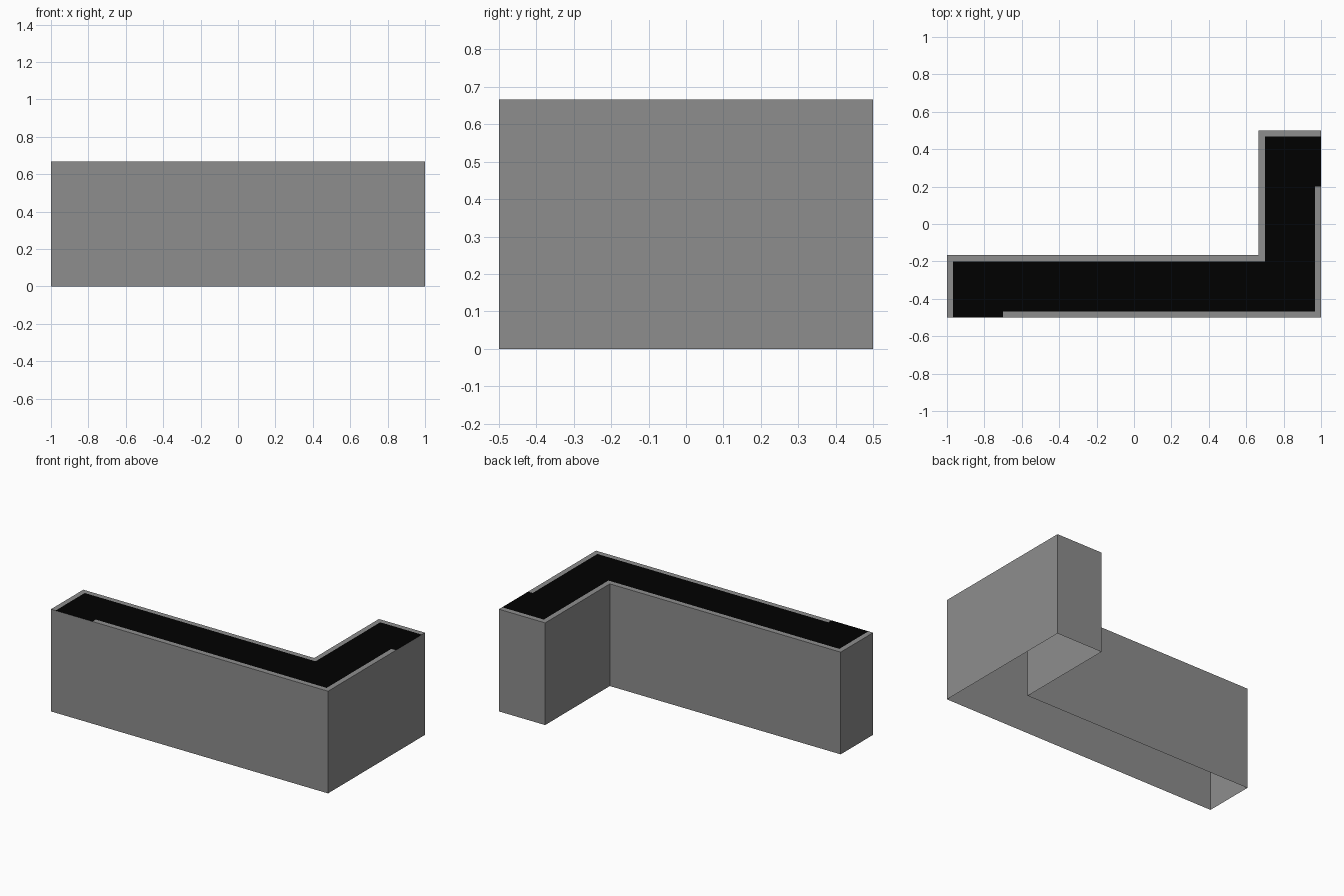
import bpy, bmesh

if "Cube" in bpy.data.objects:
    bpy.data.objects.remove(bpy.data.objects["Cube"])

H = 2 / 3          # counter height
D = 1 / 3          # counter depth
R = 1 / 30         # rim width
XI, YI = 1 - D, -0.5 + D   # inner corner of the L


def make_material(name, value):
    mat = bpy.data.materials.new(name)
    mat.diffuse_color = (value, value, value, 1)
    mat.use_nodes = True
    mat.node_tree.nodes["Principled BSDF"].inputs["Base Color"].default_value = mat.diffuse_color
    return mat


grey = make_material("dark_grey", 0.27)
black = make_material("black_top", 0.0)


def finish(name, bm, material):
    mesh = bpy.data.meshes.new(name)
    bm.to_mesh(mesh)
    bm.free()
    mesh.materials.append(material)
    obj = bpy.data.objects.new(name, mesh)
    bpy.context.collection.objects.link(obj)
    return obj


def flat_panel(name, points, material):
    """Upward-facing panel at counter height (points counter-clockwise)."""
    bm = bmesh.new()
    bm.faces.new([bm.verts.new((x, y, H)) for x, y in points])
    return finish(name, bm, material)


# Thin L-shaped walls, open underneath
outline = [(-1, -0.5), (1, -0.5), (1, 0.5), (XI, 0.5), (XI, YI), (-1, YI)]
bm = bmesh.new()
low = [bm.verts.new((x, y, 0)) for x, y in outline]
high = [bm.verts.new((x, y, H)) for x, y in outline]
for i in range(len(outline)):
    j = (i + 1) % len(outline)
    bm.faces.new((low[i], low[j], high[j], high[i]))
finish("counter_walls", bm, grey)

# Rim along the customer side, stopping short of both ends
flat_panel("outer_rim", [(-0.7, -0.5), (1, -0.5), (1, 0.2), (1 - R, 0.2),
                         (1 - R, -0.5 + R), (-0.7, -0.5 + R)], grey)

# Rim along the ends and the inner side
flat_panel("inner_rim", [(-1, -0.5), (-1 + R, -0.5), (-1 + R, YI - R),
                         (XI + R, YI - R), (XI + R, 0.5 - R), (1, 0.5 - R),
                         (1, 0.5), (XI, 0.5), (XI, YI), (-1, YI)], grey)

# Black worktop filling the space between the rims
flat_panel("worktop", [(-1 + R, -0.5), (-0.7, -0.5), (-0.7, -0.5 + R),
                       (1 - R, -0.5 + R), (1 - R, 0.2), (1, 0.2),
                       (1, 0.5 - R), (XI + R, 0.5 - R), (XI + R, YI - R),
                       (-1 + R, YI - R)], black)
